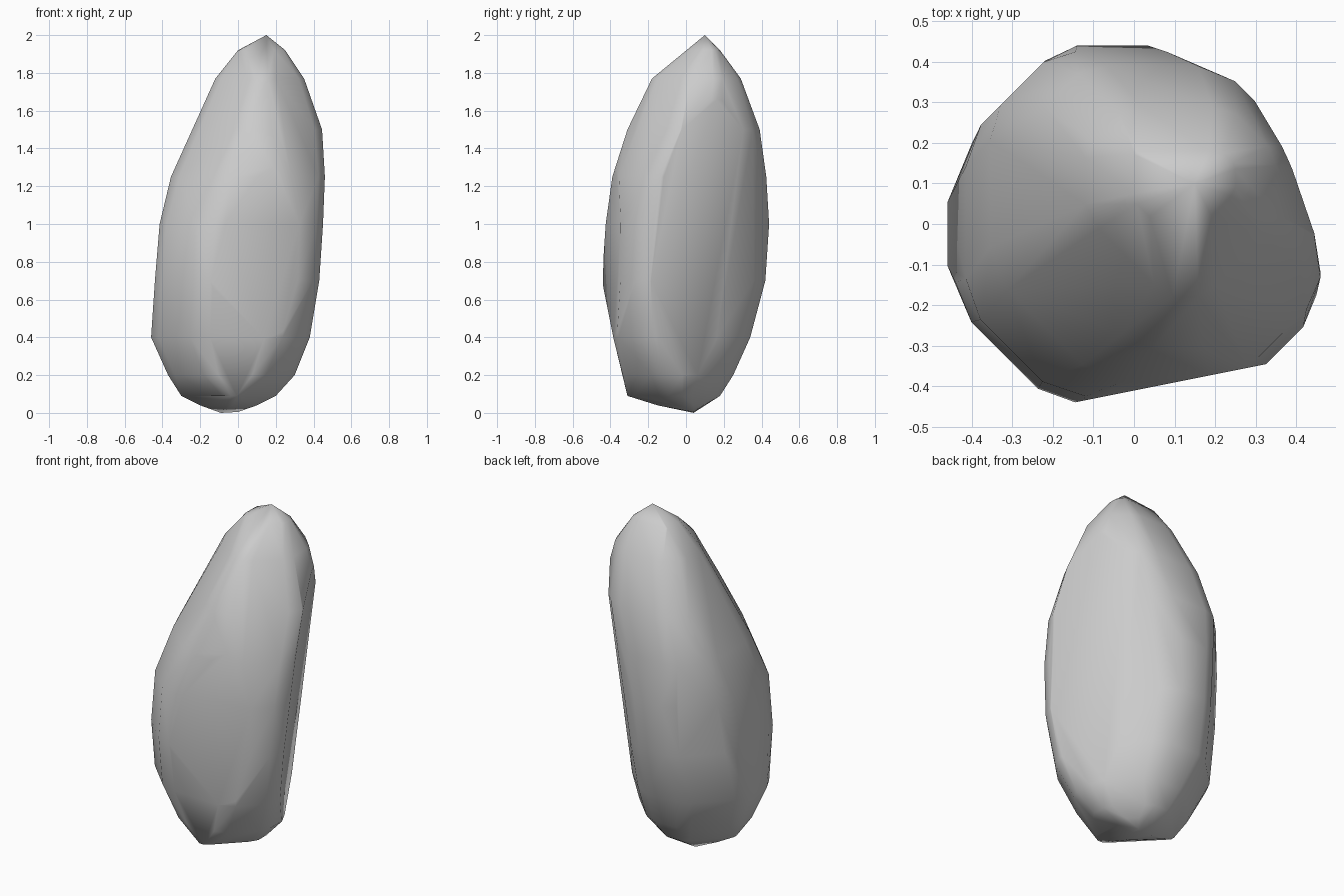
import bpy, bmesh, math
from mathutils import Vector

if "Cube" in bpy.data.objects:
    bpy.data.objects.remove(bpy.data.objects["Cube"])

# Each level: height, then how far the stone reaches in 8 compass directions
# (0, 45, 90 ... 315 degrees, starting at +x)
LEVELS = [
    (0.04, .10, .09, .10, .14, .20, .15, .15, .09),
    (0.09, .20, .14, .18, .20, .30, .25, .31, .22),
    (0.20, .30, .23, .25, .28, .37, .34, .335, .32),
    (0.40, .38, .285, .34, .39, .46, .425, .385, .42),
    (0.70, .43, .335, .42, .425, .44, .455, .445, .47),
    (1.00, .45, .365, .44, .44, .415, .435, .425, .475),
    (1.25, .46, .395, .425, .44, .355, .335, .39, .45),
    (1.50, .445, .425, .39, .36, .24, .21, .31, .36),
    (1.77, .35, .37, .29, .22, .12, .07, .18, .25),
    (1.92, .25, .28, .18, .12, .0, -.04, -.01, .12),
]
DIRS = [Vector((math.cos(i * math.pi / 4), math.sin(i * math.pi / 4))) for i in range(8)]


def section(reach):
    """Polygon bounded by the eight reaches, corners trimmed."""
    corners = []
    for i in range(8):
        for j in range(i + 1, 8):
            a, b = DIRS[i], DIRS[j]
            det = a.x * b.y - a.y * b.x
            if abs(det) < 1e-6:
                continue
            p = Vector(((reach[i] * b.y - reach[j] * a.y) / det,
                        (a.x * reach[j] - b.x * reach[i]) / det))
            if all(p.dot(d) <= r + 1e-5 for d, r in zip(DIRS, reach)):
                corners.append(p)
    mid = sum(corners, Vector((0, 0))) / len(corners)
    corners.sort(key=lambda p: math.atan2(p.y - mid.y, p.x - mid.x))
    out = []
    for p, q in zip(corners, corners[1:] + corners[:1]):
        out += [p.lerp(q, 0.16), p.lerp(q, 0.84)]
    return out


def hull(bm):
    """Wrap all points in a closed convex skin."""
    bmesh.ops.delete(bm, geom=bm.edges[:], context='EDGES_FACES')
    bmesh.ops.remove_doubles(bm, verts=bm.verts[:], dist=0.004)
    res = bmesh.ops.convex_hull(bm, input=bm.verts[:])
    inner = {v for v in res["geom_interior"] if isinstance(v, bmesh.types.BMVert)}
    bmesh.ops.delete(bm, geom=list(inner), context='VERTS')


bm = bmesh.new()
for z, *reach in LEVELS:
    for p in section(reach):
        bm.verts.new((p.x, p.y, z))
for tip in [(.15, .10, 2.0), (-.09, .04, 0), (0, .04, .005)]:
    bm.verts.new(tip)
hull(bm)

# Broad flat facets: right flank and front
for point, normal in [((.447, -.15, 1), (1, .45, -.11)),
                      ((-.17, -.445, .7), (.2, -1, 0))]:
    bmesh.ops.bisect_plane(bm, geom=bm.verts[:] + bm.edges[:] + bm.faces[:],
                           plane_co=point, plane_no=Vector(normal).normalized(),
                           clear_outer=True)
    pts = [v.co.copy() for v in bm.verts]
    bm.clear()
    for p in pts:
        bm.verts.new(p)
    hull(bm)

bmesh.ops.dissolve_limit(bm, angle_limit=math.radians(4), verts=bm.verts[:], edges=bm.edges[:])
bmesh.ops.recalc_face_normals(bm, faces=bm.faces[:])
mesh = bpy.data.meshes.new("standing_stone")
bm.to_mesh(mesh)
bm.free()
stone = bpy.data.objects.new("standing_stone", mesh)
bpy.context.collection.objects.link(stone)
bpy.context.view_layer.objects.active = stone
stone.select_set(True)
bpy.ops.object.shade_smooth_by_angle(angle=math.radians(50))
